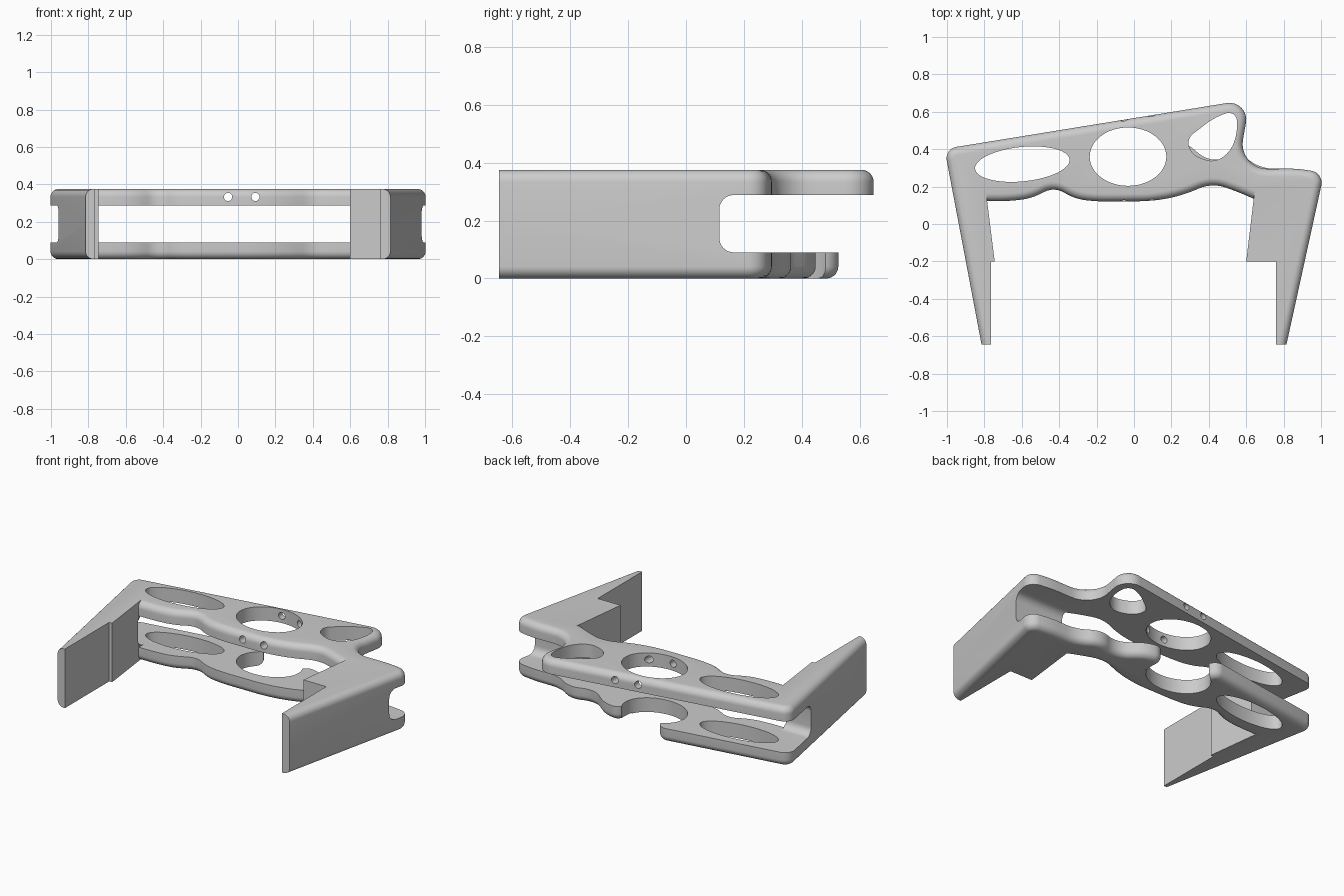
import bpy, bmesh, math
from mathutils import Vector

cube = bpy.data.objects.get("Cube")
if cube:
    bpy.data.objects.remove(cube, do_unlink=True)

HEIGHT, MID, EDGE_R = 0.375, 0.1875, 0.042
BIG = 9  # corner radius that is clamped to half of the neighbouring edges

grey = bpy.data.materials.new("matte grey")
grey.use_nodes = True
colour = (0.6, 0.6, 0.6, 1)
grey.diffuse_color = colour
grey.node_tree.nodes["Principled BSDF"].inputs["Base Color"].default_value = colour


def rounded(corners, steps=8):
    """Round the corners (x, y, radius, soft) with arcs; return points and edge flags."""
    pts, flags = [], []
    n = len(corners)
    for i, (x, y, r, soft) in enumerate(corners):
        p = Vector((x, y))
        before = Vector(corners[i - 1][:2]) - p
        after = Vector(corners[(i + 1) % n][:2]) - p
        new = [p]
        if r:
            turn = math.pi - before.angle(after)
            t = min(r * math.tan(turn / 2), before.length / 2, after.length / 2)
            radius = t / math.tan(turn / 2)
            bisector = (before.normalized() + after.normalized()).normalized()
            centre = p + bisector * math.hypot(t, radius)
            a = p + before.normalized() * t - centre
            b = p + after.normalized() * t - centre
            new = []
            for k in range(steps + 1):
                w = turn * k / steps
                new.append(centre + (a * math.sin(turn - w) + b * math.sin(w)) / math.sin(turn))
        for k, q in enumerate(new):
            if pts and (q - pts[-1]).length < 1e-4:
                flags[-1] = soft
                continue
            pts.append(q)
            flags.append(bool(soft or k < len(new) - 1))
    return pts, flags


def inset(pts, flags, d):
    """Move the soft edges of a clockwise outline inward by d."""
    out = []
    n = len(pts)
    for i, p in enumerate(pts):
        d0 = (p - pts[i - 1]).normalized()
        d1 = (pts[(i + 1) % n] - p).normalized()
        n0, n1 = Vector((d0.y, -d0.x)), Vector((d1.y, -d1.x))
        o0, o1 = d * flags[i - 1], d * flags[i]
        det = n0.x * n1.y - n0.y * n1.x
        if abs(det) < 0.002:
            out.append(p + n0 * o0)
        else:
            out.append(p + Vector((o0 * n1.y - o1 * n0.y, o1 * n0.x - o0 * n1.x)) / det)
    return out


def loft(name, rings):
    """Closed solid through rings of 3D points."""
    bm = bmesh.new()
    rows = [[bm.verts.new(p) for p in ring] for ring in rings]
    n = len(rows[0])
    for a, b in zip(rows, rows[1:]):
        for i in range(n):
            j = (i + 1) % n
            bm.faces.new((a[i], a[j], b[j], b[i]))
    bm.faces.new(rows[0][::-1])
    bm.faces.new(rows[-1])
    bm.normal_update()
    if bm.calc_volume(signed=True) < 0:
        bmesh.ops.reverse_faces(bm, faces=bm.faces)
    mesh = bpy.data.meshes.new(name)
    bm.to_mesh(mesh)
    bm.free()
    obj = bpy.data.objects.new(name, mesh)
    bpy.context.collection.objects.link(obj)
    return obj


def prism(name, pts, axis, lo, hi):
    place = {"x": lambda u, v, w: (w, u, v),
             "y": lambda u, v, w: (u, w, v),
             "z": lambda u, v, w: (u, v, w)}[axis]
    obj = loft(name, [[place(u, v, w) for u, v in pts] for w in (lo, hi)])
    obj.hide_render = True
    return obj


def ellipse(cx, cy, rx, ry, tilt=0, n=48):
    c, s = math.cos(tilt), math.sin(tilt)
    pts = []
    for k in range(n):
        a = math.tau * k / n
        u, v = rx * math.cos(a), ry * math.sin(a)
        pts.append((cx + u * c - v * s, cy + u * s + v * c))
    return pts


def half(name, outline, top):
    """Half of the frame, with its outer rim rounded over."""
    pts, flags = rounded(outline)
    levels = [(0, MID)]
    for k in range(8):
        a = math.pi / 2 * k / 7
        levels.append((EDGE_R * (1 - math.cos(a)), HEIGHT - EDGE_R * (1 - math.sin(a))))
    return loft(name, [[(p.x, p.y, z if top else HEIGHT - z) for p in inset(pts, flags, d)]
                       for d, z in levels])


# Outlines, clockwise from the outer left arm tip
left_back = [(-0.815, -0.645, 0, 1), (-1.013, 0.402, 0.062, 1)]
top_back = [(0.622, 0.667, 0.09, 1), (0.553, 0.292, 0.2, 1)]
low_back = [(-0.15, 0.537, 0.06, 1), (-0.17, 0.31, 0, 0), (0.14, 0.31, 0, 1),
            (0.15, 0.455, 0.06, 1), (0.27, 0.44, BIG, 1), (0.41, 0.325, BIG, 1),
            (0.56, 0.38, BIG, 1), (0.68, 0.295, BIG, 1)]
right_back = [(0.88, 0.297, BIG, 1), (1.016, 0.272, 0.065, 1)]
right_arm = [(0.815, -0.645, 0, 0), (0.76, -0.645, 0, 0), (0.76, -0.2, 0, 0),
             (0.6, -0.2, 0, 0), (0.64, 0.135, 0, 1)]
bridge = [(x, y, BIG, 1) for x, y in (
    (0.56, 0.17), (0.42, 0.22), (0.25, 0.15), (0.1, 0.122), (-0.2, 0.12),
    (-0.32, 0.135), (-0.425, 0.2), (-0.55, 0.135), (-0.68, 0.122))]
left_arm = [(-0.785, 0.122, 0, 0), (-0.745, -0.2, 0, 0),
            (-0.765, -0.2, 0, 0), (-0.765, -0.645, 0, 0)]
front = right_back + right_arm + bridge + left_arm
upper = half("upper_half", left_back + top_back + front, True)
lower = half("lower_half", left_back + low_back + front, False)

# Cutters: side slot, middle opening, lightening holes, screw holes
slot = rounded([(0.115, 0.09, 0.05, 0), (0.115, 0.288, 0.05, 0),
                (1, 0.288, 0, 0), (1, 0.09, 0, 0)])[0]
opening = [(0.11, 0.09), (0.11, 0.288), (0.9, 0.288), (0.9, 0.09)]
corner_hole = rounded([(x, y, BIG, 0) for x, y in (
    (0.545, 0.61), (0.43, 0.57), (0.28, 0.455), (0.31, 0.37),
    (0.43, 0.325), (0.52, 0.39), (0.555, 0.5))])[0]
shared = [prism("slot_cutter", slot, "x", -1.2, 1.2),
          prism("opening_cutter", opening, "x", -0.782, 0.637),
          prism("long_hole_cutter", ellipse(-0.597, 0.32, 0.254, 0.092, 0.1), "z", -0.1, 0.5),
          prism("round_hole_cutter", ellipse(-0.032, 0.36, 0.205, 0.156), "z", -0.1, 0.5)]
top_only = [prism("corner_hole_cutter", corner_hole, "z", 0.1, 0.5)]
for x in (-0.053, 0.093):
    top_only.append(prism("screw_hole_cutter", ellipse(x, 0.333, 0.022, 0.022, 0, 20), "y", 0, 0.9))


def carve(obj, cutters):
    """Cut the holes, with a second solver in case the first one gives nothing."""
    mods = []
    for c in cutters:
        mod = obj.modifiers.new("cut", "BOOLEAN")
        mod.operation, mod.object = "DIFFERENCE", c
        mods.append(mod)
    for solver in ("EXACT", "MANIFOLD"):
        for mod in mods:
            mod.solver = solver
        bpy.context.view_layer.update()
        graph = bpy.context.evaluated_depsgraph_get()
        mesh = bpy.data.meshes.new_from_object(obj.evaluated_get(graph))
        if len(mesh.polygons) > 50:
            break
    return mesh


# Join the halves into one frame
bm = bmesh.new()
for obj, cutters in ((upper, shared + top_only), (lower, shared)):
    bm.from_mesh(carve(obj, cutters))
seam = [f for f in bm.faces if all(abs(v.co.z - MID) < 1e-4 for v in f.verts)]
bmesh.ops.delete(bm, geom=seam, context="FACES")
bmesh.ops.remove_doubles(bm, verts=bm.verts, dist=1e-4)
for f in bm.faces:
    f.smooth = True
    f.material_index = 0
for e in bm.edges:
    e.smooth = len(e.link_faces) == 2 and e.calc_face_angle(0) < math.radians(30)
mesh = bpy.data.meshes.new("bracket_frame")
bm.to_mesh(mesh)
bm.free()
mesh.materials.clear()
mesh.materials.append(grey)
frame = bpy.data.objects.new("bracket_frame", mesh)
bpy.context.collection.objects.link(frame)
for obj in [upper, lower] + shared + top_only:
    bpy.data.objects.remove(obj, do_unlink=True)
